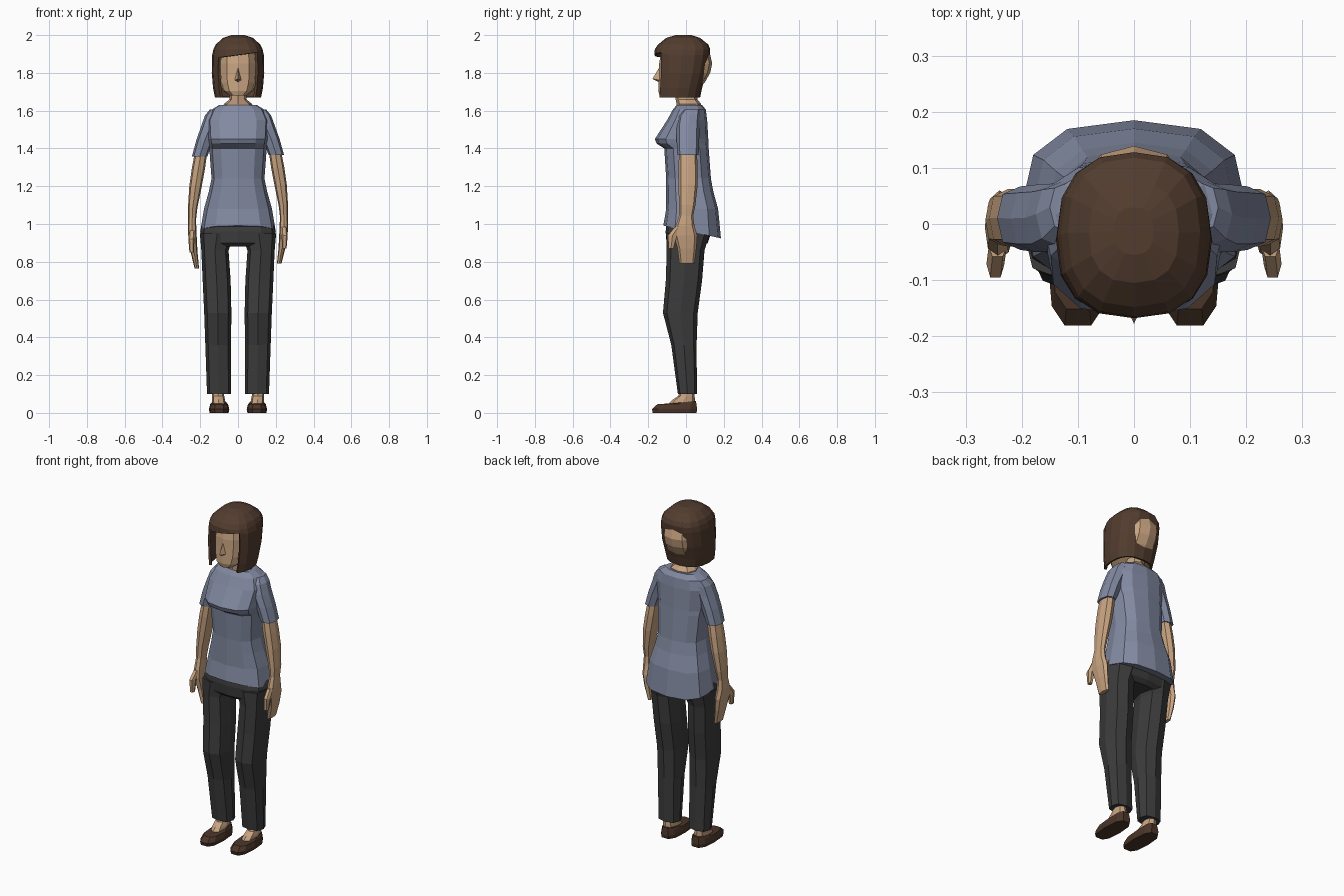
import bpy, bmesh, math


def mat(name, r, g, b):
    m = bpy.data.materials.new(name)
    m.diffuse_color = (r, g, b, 1)
    return m


SKIN = mat("skin", 0.58, 0.37, 0.22)
HAIR = mat("dark_brown_hair", 0.085, 0.046, 0.028)
SHIRT = mat("grey_blue_cloth", 0.225, 0.255, 0.36)
PANTS = mat("charcoal_cloth", 0.045, 0.045, 0.045)
SHOES = mat("brown_leather", 0.07, 0.036, 0.022)


def finish(name, bm, material):
    bmesh.ops.recalc_face_normals(bm, faces=bm.faces)
    me = bpy.data.meshes.new(name)
    bm.to_mesh(me)
    bm.free()
    me.materials.append(material)
    ob = bpy.data.objects.new(name, me)
    bpy.context.collection.objects.link(ob)
    return ob


def loft(name, rings, material, n=8, e=0.8, side=1, stretch=1, tilt=None, cut=None, shape=None):
    """rings: (z, centre x, half width, front y, back y), joined by quads."""
    bm = bmesh.new()
    power = lambda v: math.copysign(abs(v) ** e, v) if abs(v) > 1e-6 else 0
    loops = []
    for i, (z, cx, rx, yf, yb) in enumerate(rings):
        loop = []
        for k in range(n):
            a = 2 * math.pi * k / n
            x = side * (cx + rx * power(math.cos(a)))
            y = (yf + yb) / 2 + (yb - yf) / 2 * power(math.sin(a))
            zz = 1.6 - (1.6 - z) * stretch
            if tilt and i in tilt:
                zz += tilt[i] * y
            if shape:
                x, y, zz = shape(i, x, y, zz)
            loop.append(bm.verts.new((x, y, zz)))
        loops.append(loop)
    for i in range(len(loops) - 1):
        for k in range(n):
            if cut and cut(i, k):
                continue
            j = (k + 1) % n
            bm.faces.new((loops[i][k], loops[i][j], loops[i + 1][j], loops[i + 1][k]))
    bm.faces.new(loops[0])
    if not cut:
        bm.faces.new(loops[-1])
    return finish(name, bm, material)


# Shirt body with bust shelf and a hem that drops at the back
loft("shirt_body", [
    (1.63, 0, .10, -.05, .085), (1.605, 0, .14, -.07, .105), (1.55, 0, .165, -.10, .112),
    (1.45, 0, .16, -.165, .118), (1.425, 0, .155, -.155, .119), (1.40, 0, .152, -.115, .12),
    (1.24, 0, .14, -.105, .132), (1.17, 0, .155, -.105, .145), (1.08, 0, .18, -.105, .17),
    (.965, 0, .20, -.12, .185)], SHIRT, n=12, e=.75, tilt={9: -.22})

# Neck, flaring into the neckline
loft("neck", [(1.72, 0, .045, -.06, .06), (1.66, 0, .045, -.055, .06),
              (1.635, 0, .075, -.05, .08), (1.6, 0, .08, -.05, .08)], SKIN)

# Head
loft("head", [
    (1.96, 0, .06, -.08, .07), (1.92, 0, .095, -.13, .122), (1.85, 0, .103, -.142, .139),
    (1.80, 0, .102, -.143, .128), (1.75, 0, .098, -.145, .10), (1.705, 0, .08, -.147, .06),
    (1.68, 0, .045, -.14, .0)], SKIN, n=12)

# Nose wedge
bm = bmesh.new()
for p in [(0, -.135, 1.84), (0, -.178, 1.768), (.022, -.13, 1.76), (-.022, -.13, 1.76), (0, -.13, 1.745)]:
    bm.verts.new(p)
bmesh.ops.convex_hull(bm, input=bm.verts)
finish("nose", bm, SKIN)

# Bob hair: open at the face, with a slanted fringe
def fringe(i, x, y, z):
    if i == 4 and y < -.1:
        z += .13 * x
    return x, y, z


hair = loft("bob_hair", [
    (2.0, 0, .035, -.055, .03), (1.985, 0, .08, -.105, .075), (1.95, 0, .118, -.148, .118),
    (1.925, 0, .13, -.165, .128), (1.895, 0, .137, -.168, .126), (1.80, 0, .139, -.165, .108),
    (1.72, 0, .132, -.167, .085), (1.67, 0, .122, -.17, .075)],
    HAIR, n=16, cut=lambda i, k: i >= 4 and 10 <= k <= 13, shape=fringe)
solid = hair.modifiers.new("thickness", "SOLIDIFY")
solid.thickness = .014
solid.offset = -1

# Trouser hips
loft("trouser_hips", [(1.02, 0, .185, -.10, .14), (.96, 0, .20, -.108, .135),
                      (.90, 0, .195, -.103, .115), (.88, 0, .16, -.08, .09)], PANTS, n=12, e=.7)

for label, s, stretch in (("right", 1, 1.0), ("left", -1, 1.03)):
    # Trouser leg
    loft(label + "_trouser_leg", [
        (.95, .11, .092, -.105, .125), (.86, .122, .072, -.102, .098), (.70, .113, .074, -.107, .085),
        (.53, .107, .072, -.122, .062), (.36, .105, .068, -.078, .056), (.10, .10, .064, -.043, .058)],
        PANTS, side=s, e=.75)
    # Ankle and foot
    loft(label + "_foot", [(.14, .105, .03, -.03, .045), (.09, .105, .032, -.04, .045),
                           (.07, .103, .034, -.07, .048), (.03, .10, .036, -.11, .05)], SKIN, side=s)
    # Slip-on shoe
    loft(label + "_shoe", [(.058, .10, .038, -.085, .055), (.046, .10, .047, -.155, .059),
                           (.02, .10, .054, -.185, .063), (0, .10, .05, -.18, .06)],
         SHOES, side=s, n=10, e=.7, tilt={0: .1})
    # Sleeve
    loft(label + "_sleeve", [(1.605, .115, .035, -.015, .075), (1.575, .13, .045, -.04, .075),
                             (1.52, .145, .05, -.05, .072), (1.45, .175, .045, -.05, .07),
                             (1.365, .203, .041, -.046, .067)], SHIRT, side=s, stretch=stretch)
    # Arm and hand
    loft(label + "_arm", [(1.42, .19, .032, -.035, .055), (1.30, .21, .035, -.04, .062),
                          (1.21, .225, .033, -.04, .062), (1.10, .24, .025, -.037, .05),
                          (1.03, .243, .02, -.035, .035)], SKIN, side=s, stretch=stretch)
    loft(label + "_hand", [(1.05, .243, .02, -.035, .037), (.99, .243, .023, -.055, .045),
                           (.94, .24, .022, -.065, .06), (.87, .232, .018, -.045, .055),
                           (.79, .218, .012, -.035, .045)], SKIN, side=s, stretch=stretch)
    loft(label + "_thumb", [(.985, .243, .016, -.06, -.02), (.94, .247, .016, -.098, -.045),
                            (.87, .245, .012, -.094, -.065)], SKIN, n=6, side=s, stretch=stretch)
